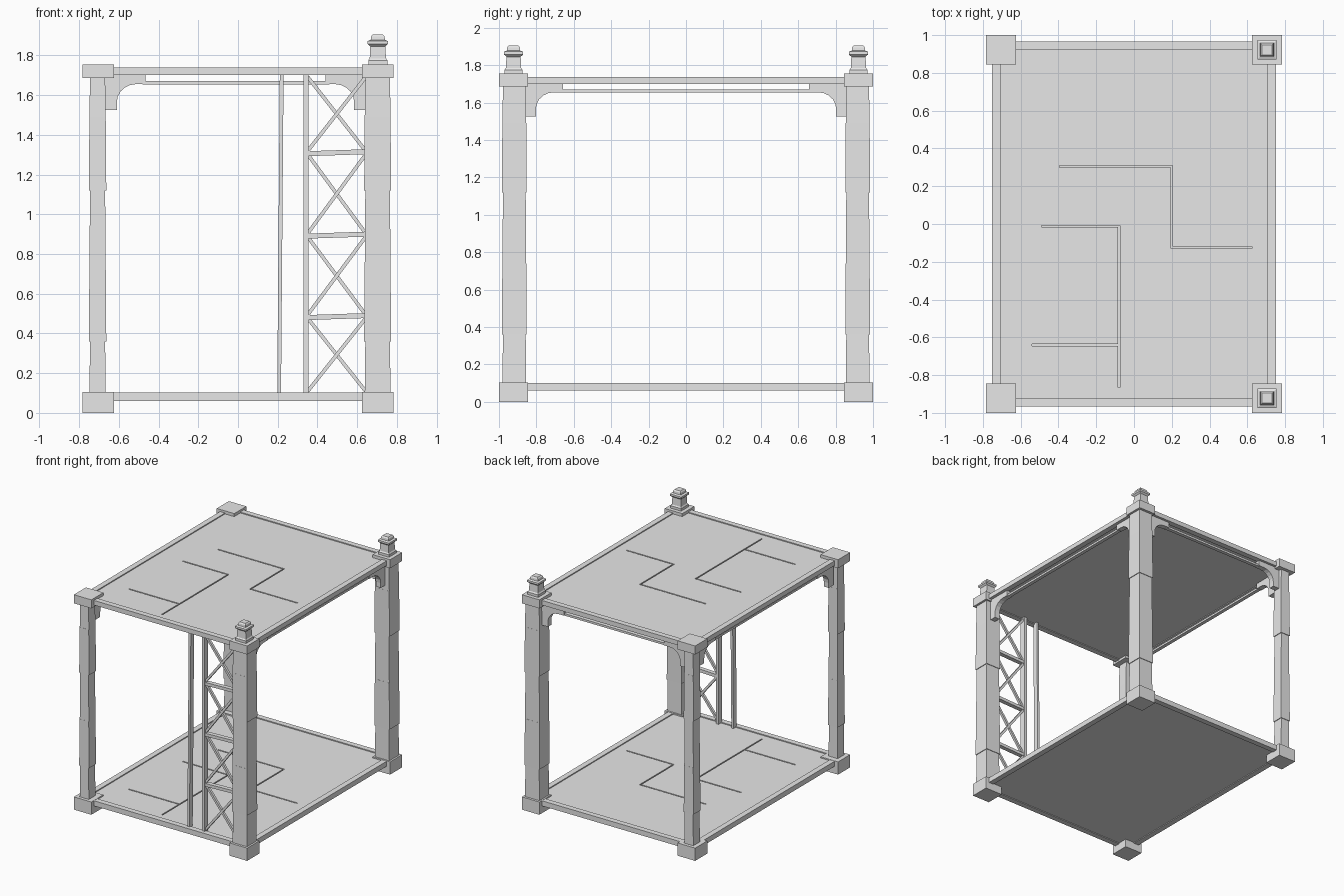
import bpy, bmesh, math
from mathutils import Matrix, Vector

cube = bpy.data.objects.get("Cube")
if cube:
    bpy.data.objects.remove(cube, do_unlink=True)

stone = bpy.data.materials.new("grey_stone")
stone.use_nodes = True
GREY = (0.8, 0.8, 0.8, 1)
stone.diffuse_color = GREY
for n in stone.node_tree.nodes:
    if n.type == 'BSDF_PRINCIPLED':
        n.inputs["Base Color"].default_value = GREY


def finish(name, bm):
    bmesh.ops.recalc_face_normals(bm, faces=bm.faces)
    me = bpy.data.meshes.new(name)
    bm.to_mesh(me)
    bm.free()
    me.materials.append(stone)
    ob = bpy.data.objects.new(name, me)
    bpy.context.collection.objects.link(ob)
    return ob


def add_box(bm, lo, hi):
    lo, hi = Vector(lo), Vector(hi)
    m = Matrix.Translation((lo + hi) / 2) @ Matrix.Diagonal((*(hi - lo), 1))
    bmesh.ops.create_cube(bm, size=1, matrix=m)


def add_bar(bm, a, b, width, y, depth):
    """Straight bar in the xz plane from a to b."""
    dx, dz = b[0] - a[0], b[1] - a[1]
    m = (Matrix.Translation(((a[0] + b[0]) / 2, y, (a[1] + b[1]) / 2))
         @ Matrix.Rotation(-math.atan2(dz, dx), 4, 'Y')
         @ Matrix.Diagonal((math.hypot(dx, dz), depth, width, 1)))
    bmesh.ops.create_cube(bm, size=1, matrix=m)


def square_loft(bm, cx, cy, rings):
    """Stack of rectangles (half x, half y, z), capped at both ends."""
    loops = [[bm.verts.new((cx + sx * hx, cy + sy * hy, z))
              for sx, sy in ((-1, -1), (1, -1), (1, 1), (-1, 1))] for hx, hy, z in rings]
    for a, b in zip(loops, loops[1:]):
        for i in range(4):
            j = (i + 1) % 4
            bm.faces.new((a[i], a[j], b[j], b[i]))
    bm.faces.new(loops[0][::-1])
    bm.faces.new(loops[-1])


# Floor and roof: rim frame around a panel with shallow joint grooves
X, Y, RIM = 0.753, 0.967, 0.045
GROOVES = [((-0.39, 0.305), (0.2, 0.305)), ((0.2, -0.125), (0.2, 0.305)),
           ((0.2, -0.125), (0.62, -0.125)), ((-0.485, -0.012), (-0.08, -0.012)),
           ((-0.08, -0.86), (-0.08, -0.012)), ((-0.535, -0.64), (-0.08, -0.64))]


def deck(name, z0, z1):
    bm = bmesh.new()
    for s in (-1, 1):
        xs = sorted((s * X, s * (X - RIM)))
        ys = sorted((s * Y, s * (Y - RIM)))
        add_box(bm, (xs[0], -Y, z0), (xs[1], Y, z1))
        add_box(bm, (RIM - X, ys[0], z0), (X - RIM, ys[1], z1))
    finish(name + "_rim", bm)

    top = z1 - 0.008
    bm = bmesh.new()
    add_box(bm, (RIM - X, RIM - Y, z0 + 0.006), (X - RIM, Y - RIM, top))
    panel = finish(name + "_panel", bm)
    bm = bmesh.new()
    w = 0.005
    for a, b in GROOVES:
        add_box(bm, (a[0] - w, a[1] - w, top - 0.01), (b[0] + w, b[1] + w, top + 0.02))
    cutter = finish(name + "_groove_cutter", bm)
    cutter.hide_render = True
    cutter.hide_set(True)
    mod = panel.modifiers.new("grooves", 'BOOLEAN')
    mod.operation = 'DIFFERENCE'
    mod.solver = 'EXACT'
    mod.use_self = True
    mod.object = cutter


deck("floor", 0.06, 0.102)
deck("roof", 1.70, 1.738)

# Corner posts: foot, stacked stone blocks, cap
JOINTS = [0.1, 0.36, 0.74, 1.12, 1.49, 1.69]
for sx, side in ((-1, "right"), (1, "left")):
    for sy, end in ((-1, "front"), (1, "back")):
        tag = end + "_" + side
        cx, cy = sx * 0.704, sy * 0.922
        for part, z0, z1 in (("foot", 0, 0.104), ("cap", 1.685, 1.755)):
            bm = bmesh.new()
            square_loft(bm, cx, cy, [(0.079, 0.078, z0), (0.079, 0.078, z1)])
            finish(tag + "_" + part, bm)

        if sx > 0:
            px, py, hx, hy = 0.703, cy - sy * 0.004, 0.065, 0.063
        else:
            px, py, hx, hy = -0.707, sy * 0.931, 0.041, 0.043
        bm = bmesh.new()
        for i, (z0, z1) in enumerate(zip(JOINTS, JOINTS[1:])):
            g = 0.003 if i % 2 else 0
            square_loft(bm, px, py, [(hx + g, hy + g, z0), (hx + g - 0.003, hy + g - 0.002, z1)])
        finish(tag + "_pillar", bm)

        # Stepped finials on the two tall corners
        if sx > 0:
            bm = bmesh.new()
            profile = [(0.048, 1.755), (0.048, 1.775), (0.041, 1.785), (0.038, 1.845),
                       (0.051, 1.857), (0.051, 1.872), (0.036, 1.878), (0.034, 1.895),
                       (0.026, 1.905)]
            square_loft(bm, cx, cy, [(r, r, z) for r, z in profile])
            finish(tag + "_finial", bm)

# Curved brackets under the roof: distance from the post, height
ARC = [(0.055 + 0.095 * (1 - math.cos(t)), 1.565 + 0.09 * math.sin(t))
       for t in (math.pi / 2 * i / 5 for i in range(6))]
OUTLINE = [(-0.01, 1.70), (-0.01, 1.525), (0.055, 1.525)] + ARC + [(0.2, 1.655), (0.2, 1.70)]


def bracket(name, origin, direction):
    d = Vector(direction)
    across = Vector((-d.y, d.x, 0)) * 0.022
    bm = bmesh.new()
    pts = [Vector((*origin, z)) + d * u for u, z in OUTLINE]
    face = bm.faces.new([bm.verts.new(p - across) for p in pts])
    ext = bmesh.ops.extrude_face_region(bm, geom=[face])
    bmesh.ops.translate(bm, vec=across * 2,
                        verts=[g for g in ext["geom"] if isinstance(g, bmesh.types.BMVert)])
    finish(name, bm)


for sx, side in ((-1, "right"), (1, "left")):
    for sy, end in ((-1, "front"), (1, "back")):
        bracket(f"{side}_side_{end}_bracket", (sx * 0.705, sy * 0.858), (0, -sy, 0))
    bracket(f"back_{side}_bracket", (0.64 if sx > 0 else -0.665, 0.925), (-sx, 0, 0))
    bm = bmesh.new()
    add_box(bm, (sx * 0.705 - 0.015, -0.67, 1.653), (sx * 0.705 + 0.015, 0.67, 1.67))
    finish(side + "_side_rail", bm)
bm = bmesh.new()
add_box(bm, (-0.48, 0.91, 1.653), (0.46, 0.94, 1.67))
finish("back_rail", bm)

# Front lattice: two slim posts, rungs and crossed braces
FY = -0.915
bm = bmesh.new()
add_bar(bm, (0.207, 0.09), (0.22, 1.71), 0.019, FY, 0.042)
finish("front_slim_post", bm)
bm = bmesh.new()
add_bar(bm, (0.343, 0.09), (0.343, 1.71), 0.026, FY, 0.045)
finish("lattice_post", bm)
levels = [0.10, 0.485, 0.895, 1.31, 1.70]
rungs, braces = bmesh.new(), bmesh.new()
for z in levels[1:-1]:
    add_bar(rungs, (0.35, z - 0.005), (0.65, z + 0.005), 0.025, FY, 0.036)
for z0, z1 in zip(levels, levels[1:]):
    add_bar(braces, (0.352, z0 + 0.01), (0.642, z1 - 0.01), 0.018, FY - 0.004, 0.02)
    add_bar(braces, (0.352, z1 - 0.01), (0.642, z0 + 0.01), 0.018, FY + 0.004, 0.02)
finish("lattice_rungs", rungs)
finish("lattice_braces", braces)
